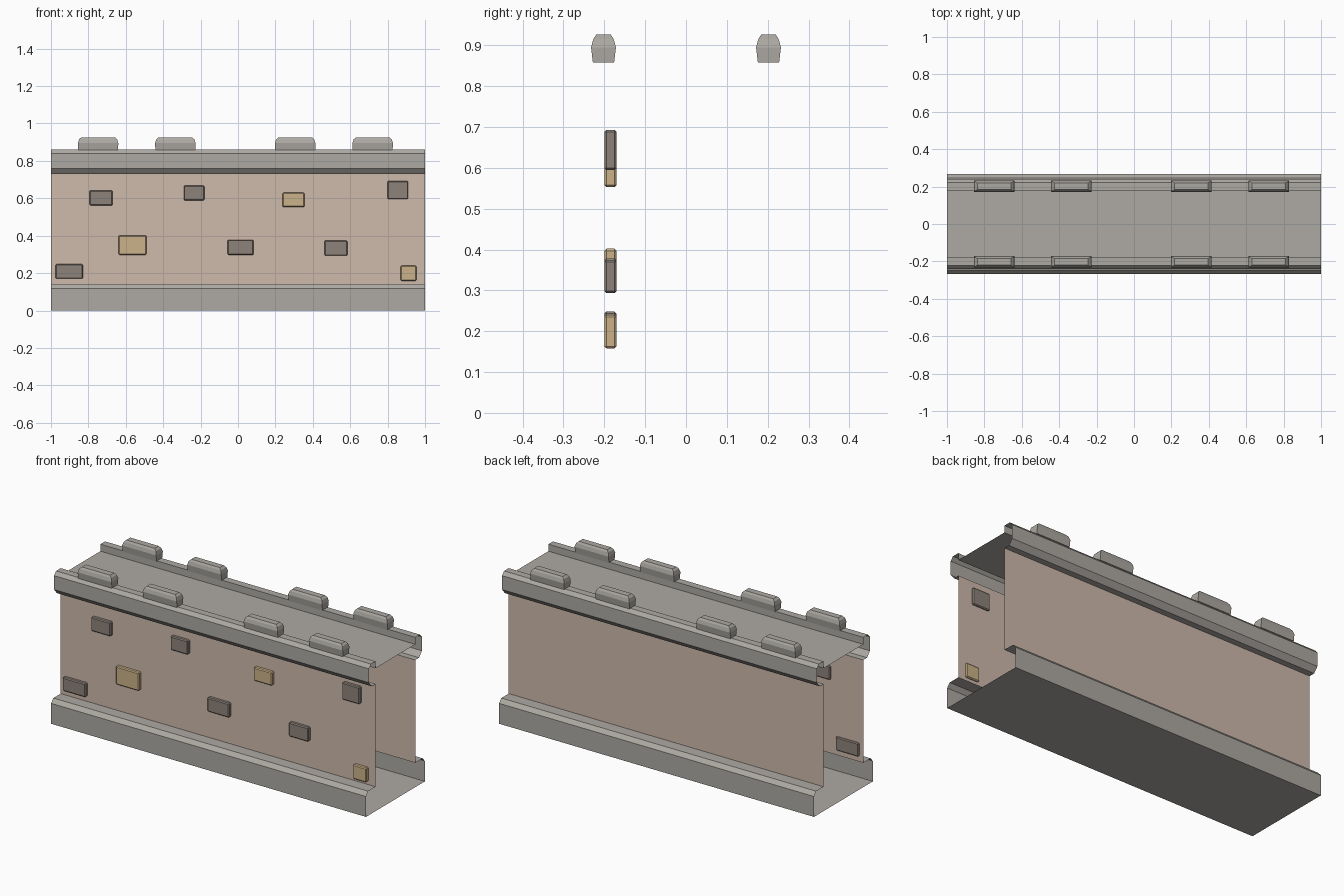
import bpy, bmesh

if "Cube" in bpy.data.objects:
    bpy.data.objects.remove(bpy.data.objects["Cube"])


def material(name, rgb):
    m = bpy.data.materials.new(name)
    m.diffuse_color = (*rgb, 1)
    m.use_nodes = True
    m.node_tree.nodes["Principled BSDF"].inputs["Base Color"].default_value = m.diffuse_color
    return m


STONE = material("stone", (0.42, 0.40, 0.37))
PLASTER = material("plaster", (0.62, 0.49, 0.41))
DARK = material("dark_brick", (0.27, 0.225, 0.195))
TAN = material("tan_brick", (0.60, 0.45, 0.25))


def add_object(name, bm, mat):
    me = bpy.data.meshes.new(name)
    bm.to_mesh(me)
    bm.free()
    me.materials.append(mat)
    ob = bpy.data.objects.new(name, me)
    bpy.context.collection.objects.link(ob)
    return ob


def strip(name, profile, mat):
    """Sweep an open (y, z) profile along the wall, counter-clockwise = outward."""
    bm = bmesh.new()
    rows = [[bm.verts.new((x, y, z)) for x in (-1, 1)] for y, z in profile]
    for a, b in zip(rows, rows[1:]):
        bm.faces.new((a[0], b[0], b[1], a[1]))
    return add_object(name, bm, mat)


def mirrored(half):
    return half + [(-y, z) for y, z in reversed(half)]


# Footing: hollow channel with a chamfered ledge
strip("footing", mirrored([(-.18, .14), (-.247, .14), (-.267, .117), (-.267, 0)]), STONE)

# Plaster walls
strip("back_wall", [(.18, .14), (.18, .73)], PLASTER)
strip("front_wall", [(-.18, .73), (-.18, .14)], PLASTER)

# Walkway with a raised kerb on each side
strip("walkway", mirrored([(.18, .73), (.215, .73), (.24, .76), (.24, .84),
                           (.222, .86), (.18, .86), (.18, .82)]), STONE)


# Battlement stones: stacked rectangular rings
def battlement(cx, cy):
    bm = bmesh.new()
    rings = []
    for z, hx, hy in ((.858, .107, .026), (.895, .108, .0305),
                      (.915, .102, .025), (.926, .09, .018)):
        rings.append([bm.verts.new((cx + sx * hx, cy + sy * hy, z))
                      for sx, sy in ((-1, -1), (1, -1), (1, 1), (-1, 1))])
    for a, b in zip(rings, rings[1:]):
        for i in range(4):
            j = (i + 1) % 4
            bm.faces.new((a[i], a[j], b[j], b[i]))
    bm.faces.new(rings[-1])
    bm.faces.new(rings[0][::-1])
    add_object("battlement_stone", bm, STONE)


for cx in (-.748, -.335, .306, .72):
    for cy in (-.202, .202):
        battlement(cx, cy)


# Exposed bricks set into the front wall
def brick(x0, x1, z0, z1, mat):
    bm = bmesh.new()
    bmesh.ops.create_cube(bm, size=1)
    for v in bm.verts:
        v.co = ((x0 + x1) / 2 + v.co.x * (x1 - x0), -.185 + v.co.y * .03,
                (z0 + z1) / 2 + v.co.z * (z1 - z0))
    bmesh.ops.bevel(bm, geom=bm.edges[:], offset=.005, segments=1, affect='EDGES')
    add_object("wall_brick", bm, mat)


for b in ((-.794, -.67, .562, .642, DARK), (-.29, -.18, .588, .668, DARK),
          (.238, .355, .553, .63, TAN), (.80, .91, .595, .693, DARK),
          (-.638, -.49, .297, .402, TAN), (-.056, .083, .297, .378, DARK),
          (.462, .585, .293, .374, DARK), (-.975, -.83, .17, .248, DARK),
          (.869, .954, .158, .24, TAN)):
    brick(*b)
